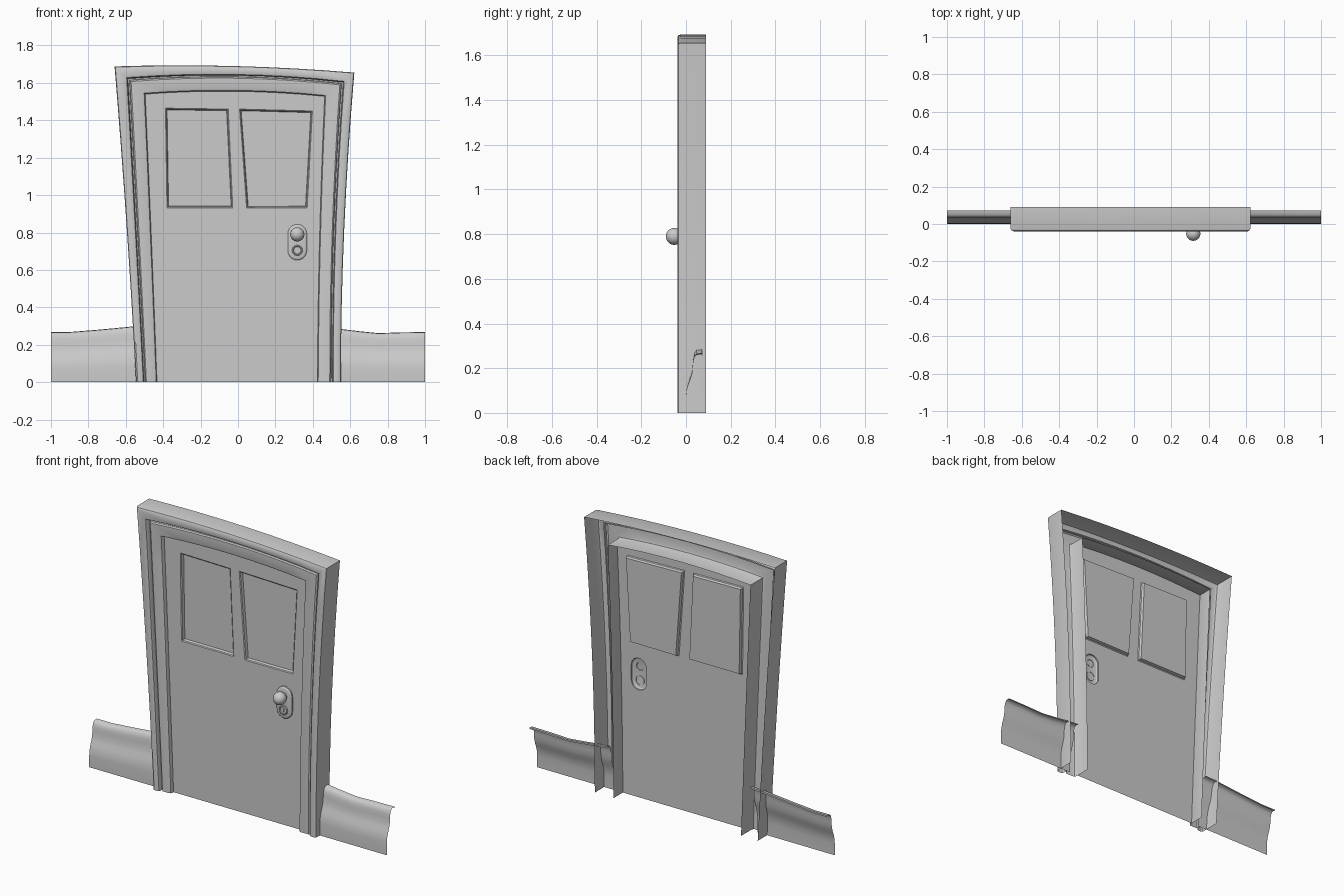
import bpy, bmesh
from math import sin, cos, pi, radians
from mathutils import Vector

if "Cube" in bpy.data.objects:
    bpy.data.objects.remove(bpy.data.objects["Cube"])


def finish(name, bm, angle=35):
    bmesh.ops.remove_doubles(bm, verts=bm.verts, dist=1e-5)
    bmesh.ops.recalc_face_normals(bm, faces=bm.faces)
    me = bpy.data.meshes.new(name)
    bm.to_mesh(me)
    bm.free()
    ob = bpy.data.objects.new(name, me)
    bpy.context.collection.objects.link(ob)
    bpy.ops.object.select_all(action='DESELECT')
    ob.select_set(True)
    bpy.context.view_layer.objects.active = ob
    bpy.ops.object.shade_smooth_by_angle(angle=radians(angle))
    return ob


def skin(bm, rows, closed=False, cap=False):
    """Bridge successive rows of points; optionally cap the last row."""
    vs = [[bm.verts.new(p) for p in r] for r in rows]
    n = len(rows[0])
    for a, b in zip(vs, vs[1:]):
        for i in range(n if closed else n - 1):
            j = (i + 1) % n
            bm.faces.new((a[i], a[j], b[j], b[i]))
    if cap:
        bm.faces.new(vs[-1])


def curve(a, b, c, n=8):
    """Parabola through three (x, z) points, b at the middle."""
    pts = []
    for i in range(n + 1):
        t = i / n
        k = ((1 - t) * (1 - 2 * t), 4 * t * (1 - t), t * (2 * t - 1))
        pts.append(Vector([k[0] * a[m] + k[1] * b[m] + k[2] * c[m] for m in (0, 1)]))
    return pts


def arch(bl, ml, tl, mt, tr, mr, br):
    """Crooked doorway outline: left side, head, right side."""
    return curve(bl, ml, tl) + curve(tl, mt, tr)[1:] + curve(tr, mr, br)[1:]


outer = arch((-.545, 0), (-.596, .84), (-.66, 1.688), (-.02, 1.69), (.622, 1.655), (.568, .82), (.55, 0))
groove = arch((-.502, 0), (-.544, .81), (-.588, 1.622), (-.01, 1.64), (.562, 1.603), (.518, .8), (.505, 0))
inner = arch((-.433, 0), (-.463, .77), (-.496, 1.54), (-.015, 1.555), (.463, 1.528), (.436, .77), (.424, 0))


def at(s, y):
    a, b, t = (outer, groove, s) if s <= 1 else (groove, inner, s - 1)
    return [(p.x + (q.x - p.x) * t, y, p.y + (q.y - p.y) * t) for p, q in zip(a, b)]


# Hollow casing and stepped jamb, one section swept round the doorway
section = [(0, .09), (0, -.025), (.06, -.034), (.22, -.039), (.74, -.039), (.9, -.036), (.97, -.028),
           (1, -.008), (1.08, -.008), (1.1, -.019), (1.18, -.025), (1.82, -.025), (1.94, -.021),
           (2, -.01), (2, .09)]
bm = bmesh.new()
skin(bm, [at(s, y) for s, y in section])
finish("door_frame", bm)

# Shapes on the door face
DOOR_Y = 0.0
windows = [[(-.388, 1.465), (-.052, 1.46), (-.028, .932), (-.38, .932)],
           [(.008, 1.46), (.398, 1.45), (.37, .932), (.046, .93)]]


def stadium(r, y, cx=.317, lo=.703, hi=.793, n=12):
    pts = []
    for k, cz in ((0, hi), (1, lo)):
        for i in range(n + 1):
            a = pi * (k + i / n)
            pts.append((cx + r * cos(a), y, cz + r * sin(a)))
    return pts


# Door leaf with window and lock plate openings
bm = bmesh.new()
loops = [[(p.x, DOOR_Y, p.y) for p in inner]]
loops += [[(x, DOOR_Y, z) for x, z in w] for w in windows]
loops.append(stadium(.051, DOOR_Y))
edges = []
for lp in loops:
    vs = [bm.verts.new(p) for p in lp]
    edges += [bm.edges.new((vs[i - 1], vs[i])) for i in range(len(vs))]
bmesh.ops.triangle_fill(bm, use_beauty=True, edges=edges, normal=(0, -1, 0))
finish("door_leaf", bm)

# Recessed window panels
for side, w in zip(("left", "right"), windows):
    c = sum((Vector(p) for p in w), Vector((0, 0))) / 4

    def inset(d, y):
        r = []
        for p in w:
            r.append((p[0] + (d if p[0] < c.x else -d), y, p[1] + (d if p[1] < c.y else -d)))
        return r
    bm = bmesh.new()
    skin(bm, [inset(0, DOOR_Y), inset(.005, .004), inset(.009, .02)], True, True)
    finish(side + "_window_panel", bm, 30)

# Lock plate with rounded rim
bm = bmesh.new()
skin(bm, [stadium(.051, DOOR_Y), stadium(.051, -.008), stadium(.047, -.013), stadium(.041, -.015)], True, True)
finish("lock_plate", bm)


def lathe(name, x, z, profile, n=28):
    bm = bmesh.new()
    skin(bm, [[(x + r * cos(2 * pi * i / n), y, z + r * sin(2 * pi * i / n)) for i in range(n)]
              for r, y in profile], True, True)
    return finish(name, bm)


# Knob on a short neck
ball = [(.038 * sin(a), -.052 + .038 * cos(a)) for a in [.35 + (pi - .37) * i / 14 for i in range(15)]]
lathe("door_knob", .317, .79, [(.024, -.012), (.02, -.018)] + ball)

# Keyhole disc with a raised rim, and its slot
lathe("keyhole_disc", .317, .705, [(.028, -.012), (.028, -.019), (.025, -.022), (.022, -.022), (.019, -.018)])
bm = bmesh.new()
skin(bm, [stadium(.005, y, .317, .698, .712, 6) for y in (-.016, -.021)], True, True)
finish("keyhole", bm)

# Wavy skirting boards, heights varying along the wall
profile = [(.0, 0), (.0, .07), (.003, .1), (.011, .13), (.021, .155), (.028, .18), (.031, .21),
           (.033, .235), (.039, .256), (.048, .265), (.072, .268), (.073, .26)]
heights = {"left": [(-1, .268), (-.9, .268), (-.75, .28), (-.56, .298), (-.48, .302)],
           "right": [(.48, .29), (.56, .283), (.65, .272), (.75, .262), (.87, .266), (1, .268)]}
for side, hs in heights.items():
    bm = bmesh.new()
    skin(bm, [[(x, y, z * h / .268) for y, z in profile] for x, h in hs])
    finish(side + "_skirting_board", bm, 50)
